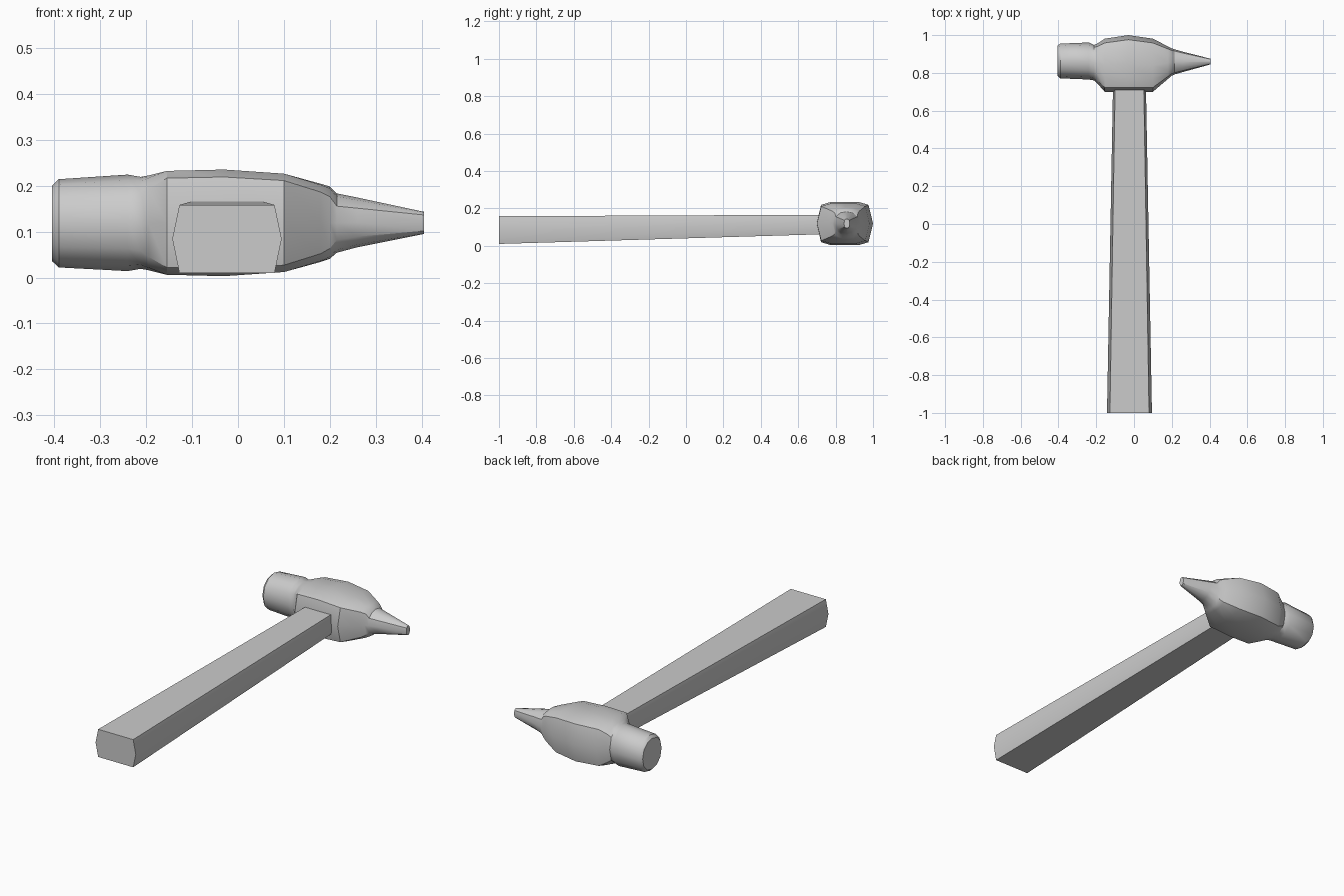
import bpy, bmesh

if "Cube" in bpy.data.objects:
    bpy.data.objects.remove(bpy.data.objects["Cube"])

# Quarter outlines (horizontal, vertical): round section and bulged box section
ROUND = [(1, 0), (0.87, 0.5), (0.5, 0.87), (0, 1)]
BOXY = [(1, 0), (0.84, 0.86), (0.48, 1), (0, 1)]


def full_ring(k):
    q = [((1 - k) * a + k * c, (1 - k) * b + k * d)
         for (a, b), (c, d) in zip(ROUND, BOXY)]
    half = q + [(-u, v) for u, v in q[-2::-1]]
    return half + [(u, -v) for u, v in half[-2:0:-1]]


def loft(name, rings, angle):
    bm = bmesh.new()
    loops = [[bm.verts.new(p) for p in r] for r in rings]
    n = len(loops[0])
    for a, b in zip(loops, loops[1:]):
        for i in range(n):
            j = (i + 1) % n
            bm.faces.new((a[i], a[j], b[j], b[i]))
    bm.faces.new(loops[0])
    bm.faces.new(loops[-1])
    bmesh.ops.recalc_face_normals(bm, faces=bm.faces)
    me = bpy.data.meshes.new(name)
    bm.to_mesh(me)
    bm.free()
    ob = bpy.data.objects.new(name, me)
    bpy.context.collection.objects.link(ob)
    bpy.ops.object.select_all(action='DESELECT')
    bpy.context.view_layer.objects.active = ob
    ob.select_set(True)
    bpy.ops.object.shade_smooth_by_angle(angle=angle)
    return ob


# Head stations: x, y min, y max, z min, z max, boxiness
head = [
    (-0.405, 0.785, 0.945, 0.036, 0.200, 0.1),
    (-0.390, 0.771, 0.955, 0.022, 0.214, 0.1),
    (-0.240, 0.765, 0.961, 0.014, 0.224, 0.1),
    (-0.212, 0.760, 0.948, 0.019, 0.219, 0.3),
    (-0.195, 0.745, 0.955, 0.016, 0.222, 0.6),
    (-0.155, 0.700, 0.981, 0.006, 0.232, 1.0),
    (-0.030, 0.698, 1.000, 0.003, 0.235, 1.0),
    (0.100, 0.700, 0.981, 0.012, 0.226, 1.0),
    (0.180, 0.768, 0.940, 0.034, 0.204, 0.8),
    (0.200, 0.785, 0.930, 0.041, 0.198, 0.6),
    (0.215, 0.792, 0.925, 0.054, 0.183, 0.2),
    (0.260, 0.805, 0.912, 0.066, 0.174, 0.2),
    (0.405, 0.845, 0.875, 0.095, 0.143, 0.6),
]
rings = []
for x, y0, y1, z0, z1, k in head:
    rings.append([(x, (y0 + y1) / 2 + u * (y1 - y0) / 2,
                   (z0 + z1) / 2 + v * (z1 - z0) / 2) for u, v in full_ring(k)])
loft("hammer_head", rings, 0.6)

# Six-sided tapered handle: y, half width, z min, z max
HEX = [(1, 0), (0.87, 1), (-0.87, 1), (-1, 0), (-0.87, -1), (0.87, -1)]
handle = [(-1.0, 0.119, 0.010, 0.158), (0.74, 0.087, 0.062, 0.166)]
loft("handle", [[(-0.024 + u * w, y, (z0 + z1) / 2 + v * (z1 - z0) / 2)
                 for u, v in HEX] for y, w, z0, z1 in handle], 0.6)
